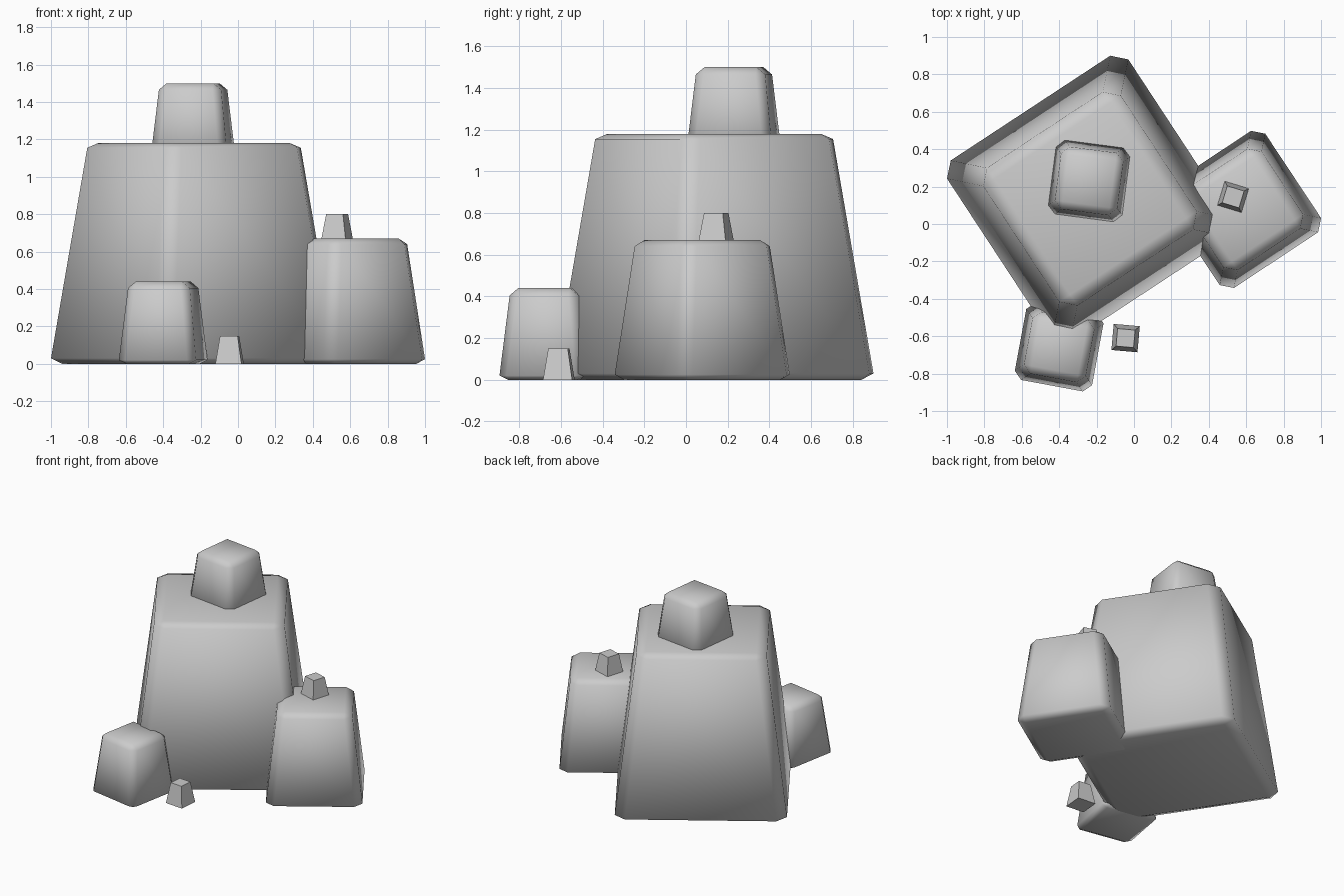
import bpy
import bmesh
from math import radians
from mathutils import Matrix

cube = bpy.data.objects.get("Cube")
if cube:
    bpy.data.objects.remove(cube, do_unlink=True)

GREY = (0.6, 0.6, 0.6, 1.0)
stone = bpy.data.materials.new("stone_grey")
stone.use_nodes = True
stone.diffuse_color = GREY
stone.node_tree.nodes["Principled BSDF"].inputs["Base Color"].default_value = GREY


def rock(name, location, turn, base, top, height, bevel=0.0, low=0.0, high=0.0):
    """Tapered block; base and top are half widths, low and high the bevel heights."""
    bm = bmesh.new()
    bmesh.ops.create_cube(bm, size=2.0)
    # Straight block first, so that its bevel stays even
    bmesh.ops.scale(bm, vec=(base, base, height / 2), verts=bm.verts)
    bmesh.ops.translate(bm, vec=(0, 0, height / 2), verts=bm.verts)
    if bevel:
        bmesh.ops.bevel(bm, geom=bm.edges[:], offset=bevel, segments=1,
                        affect='EDGES', clamp_overlap=True)
        # Flatten the bevel at the foot and the shoulder
        for v in bm.verts:
            if abs(v.co.z - bevel) < bevel / 4:
                v.co.z = low
            elif abs(v.co.z - height + bevel) < bevel / 4:
                v.co.z = height - high
    # Draw the sides in towards the top, keeping the bevel width
    for v in bm.verts:
        t = min(max((v.co.z - low) / (height - low - high), 0), 1)
        for axis in (0, 1):
            side = 1 if v.co[axis] > 0 else -1
            v.co[axis] -= side * t * (base - top)
    for f in bm.faces:
        f.smooth = bevel > 0
    bmesh.ops.recalc_face_normals(bm, faces=bm.faces)
    mesh = bpy.data.meshes.new(name)
    bm.to_mesh(mesh)
    bm.free()
    mesh.materials.append(stone)
    obj = bpy.data.objects.new(name, mesh)
    obj.matrix_world = Matrix.Translation(location) @ Matrix.Rotation(radians(turn), 4, 'Z')
    bpy.context.collection.objects.link(obj)
    return obj


# Large boulder and its neighbour
rock("large_rock", (-0.235, 0.135, 0), 33.3, 0.58, 0.44, 1.18, 0.07, 0.03, 0.025)
rock("medium_rock", (0.58, 0.078, 0), 33.5, 0.325, 0.256, 0.67, 0.055, 0.025, 0.03)

# Two matching small rocks, one on the ground and one on the boulder
for name, place, turn in (("small_rock", (-0.4, -0.658, 0), -10.5),
                          ("crown_rock", (-0.24, 0.23, 1.06), -7.5)):
    rock(name, place, turn, 0.21, 0.168, 0.44, 0.042, 0.02, 0.035)

# Two pebbles
for name, place, turn in (("ground_pebble", (-0.045, -0.61, 0), -5),
                          ("upper_pebble", (0.53, 0.145, 0.65), -17)):
    rock(name, place, turn, 0.07, 0.047, 0.15)
